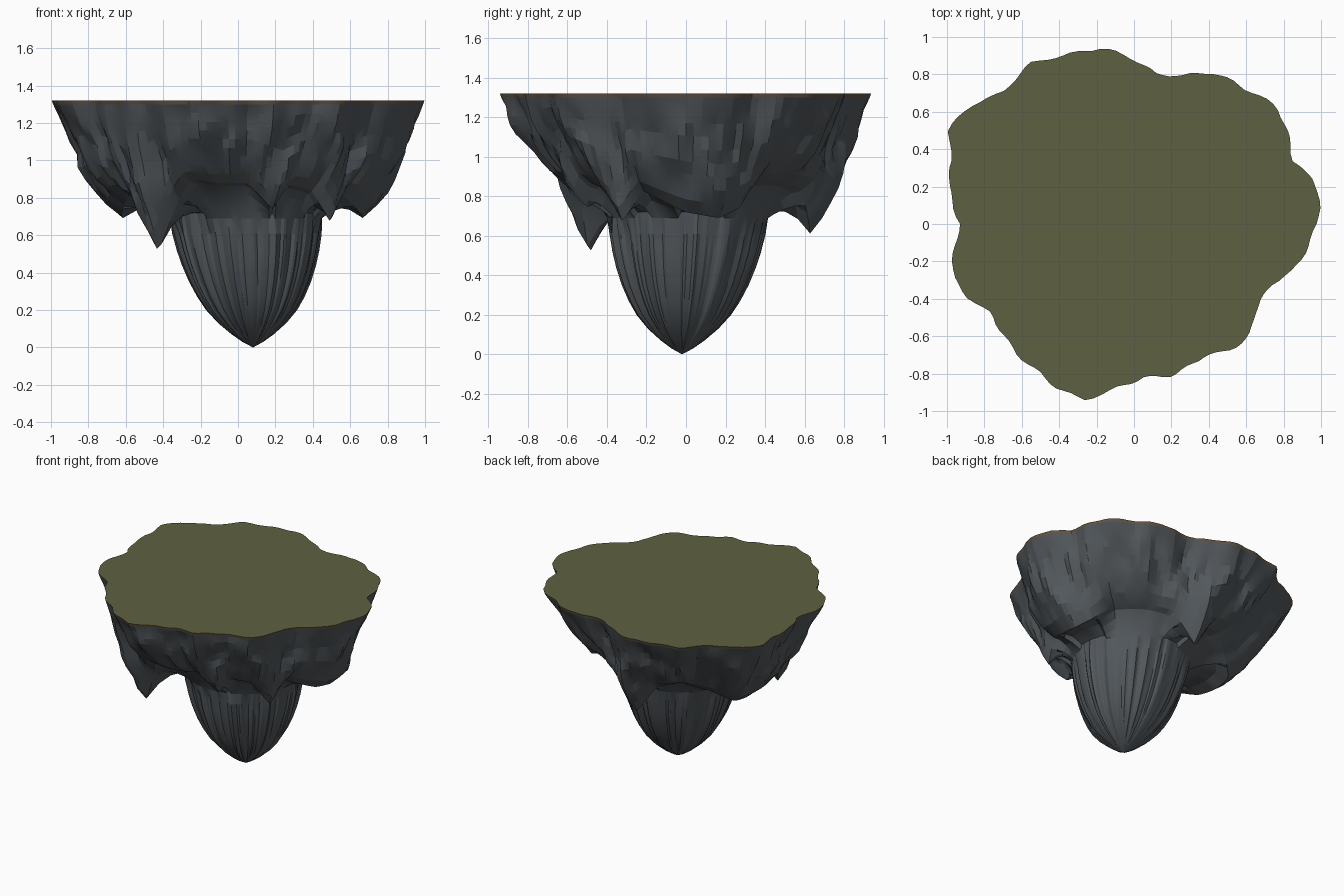
import bpy, bmesh, math
from mathutils import Vector, noise

if "Cube" in bpy.data.objects:
    bpy.data.objects.remove(bpy.data.objects["Cube"])

N = 150          # columns around the island
TOP = 1.32

# Plan outline of the plateau (x, y)
OUTLINE = [(1.0, .1), (.95, .25), (.85, .34), (.83, .45), (.77, .62), (.6, .72),
           (.42, .81), (.25, .79), (.12, .8), (0, .88), (-.17, .94), (-.37, .9),
           (-.55, .86), (-.7, .7), (-.88, .63), (-1.0, .49), (-.97, .35), (-.99, .2),
           (-.93, 0), (-.97, -.28), (-.88, -.4), (-.76, -.48), (-.62, -.7), (-.5, -.8),
           (-.42, -.87), (-.27, -.94), (-.08, -.87), (.05, -.82), (.2, -.81), (.38, -.7),
           (.5, -.68), (.62, -.6), (.64, -.48), (.72, -.33), (.85, -.25), (.94, -.1)]
# Ragged lower lip of the skirt: angle in degrees -> (radius, height)
LIP = [(0, .65, .72), (14, .69, .69), (24, .66, .74), (36, .57, .87), (60, .57, .87),
       (76, .6, .84), (92, .63, .60), (106, .61, .82), (122, .6, .86), (140, .62, .8),
       (155, .67, .71), (167, .63, .69), (185, .62, .73), (203, .62, .82), (214, .62, .76),
       (229, .65, .51), (239, .62, .78), (248, .68, .9), (258, .63, .88), (275, .55, .88),
       (290, .53, .74), (299, .56, .87), (314, .56, .84), (327, .59, .67), (338, .58, .83)]
# Central root below the skirt: height -> radius
ROOT = [(.61, .39), (.52, .372), (.44, .35), (.35, .318), (.27, .28), (.2, .238),
        (.13, .178), (.07, .11), (.03, .055)]


def lookup(table, a):
    """Periodic interpolation of an angle-sorted table."""
    a %= 360
    ext = [(table[-1][0] - 360, *table[-1][1:])] + table + [(table[0][0] + 360, *table[0][1:])]
    for p, q in zip(ext, ext[1:]):
        if p[0] <= a <= q[0]:
            t = (a - p[0]) / (q[0] - p[0])
            return [u + (v - u) * t for u, v in zip(p[1:], q[1:])]


RIM = sorted((math.degrees(math.atan2(y, x)) % 360, math.hypot(x, y)) for x, y in OUTLINE)


def rough(a, z, freq, seed):
    c, s = math.cos(a), math.sin(a)
    return noise.noise(Vector((c * freq + seed, s * freq, z * 3.0)))


def build(name, columns, colour, tip=None, angle=30):
    """Loft the columns (top to bottom) around the island."""
    bm = bmesh.new()
    vs = [[bm.verts.new(p) for p in col] for col in columns]
    end = bm.verts.new(tip) if tip else None
    for i in range(N):
        a, b = vs[i], vs[(i + 1) % N]
        for j in range(len(a) - 1):
            bm.faces.new((a[j], a[j + 1], b[j + 1], b[j]))
        if end:
            bm.faces.new((a[-1], end, b[-1]))
    bmesh.ops.recalc_face_normals(bm, faces=bm.faces)
    me = bpy.data.meshes.new(name)
    bm.to_mesh(me)
    bm.free()
    ob = bpy.data.objects.new(name, me)
    bpy.context.collection.objects.link(ob)
    mat = bpy.data.materials.new(name + "_colour")
    mat.diffuse_color = (*colour, 1)
    mat.use_nodes = True
    mat.node_tree.nodes["Principled BSDF"].inputs["Base Color"].default_value = mat.diffuse_color
    me.materials.append(mat)
    bpy.context.view_layer.objects.active = ob
    ob.select_set(True)
    bpy.ops.object.shade_smooth_by_angle(angle=math.radians(angle))
    ob.select_set(False)
    return ob


rock, soil, grass = [], [], []
for i in range(N):
    deg = 360 * i / N
    a = math.radians(deg)
    c, s = math.cos(a), math.sin(a)
    R = lookup(RIM, deg)[0] + .008 * math.sin(27 * a) * (deg > 20)
    lr, lz = lookup(LIP, deg)

    # Flat turf and the thin soil band under its edge
    grass.append([(R * c * k, R * s * k, TOP) for k in (1, .75, .5, .25)])
    soil.append([(R * c * k, R * s * k, z) for k, z in ((1, TOP), (.993, 1.30))])

    # Craggy skirt from the rim to the lip
    col = [soil[-1][-1]]
    r0 = R * .993
    for j in range(1, 10):
        t = 1 - j / 9
        z = lz + (1.30 - lz) * t
        r = lr + (r0 - lr) * t ** .66
        amp = 4 * t * (1 - t)
        r += amp * (.07 * rough(a, z, 5, 3) + .035 * rough(a, z * 2.5, 12, 9))
        col.append((r * c, r * s, z))
    # Underside of the skirt flaring back in to the root
    high = lz > .75
    zn = .69 if high else .72
    for k in (.3, .6, .85, 1):
        r = lr + (.41 - lr) * k
        z = lz + (zn - lz) * k ** (2.0 if high else .8)
        if not high:
            z += .04 * math.sin(math.pi * k)
        col.append((r * c + .04 * k, r * s + .01 * k, z))
    # Fluted root
    for z, r in ROOT:
        f = 1 + .06 * rough(a, z * .15, 12, 5) + .05 * rough(a, z * .1, 4, 1)
        cx, cy = .08 - .04 * z / .7, -.02 + .03 * z / .7
        col.append((cx + r * f * c, cy + r * f * s, z))
    rock.append(col)

build("rock_underside", rock, (.085, .097, .107), (.08, -.02, 0), 14)
build("soil_rim", soil, (.12, .09, .06))
build("grass_top", grass, (.11, .12, .053), (0, 0, TOP))
